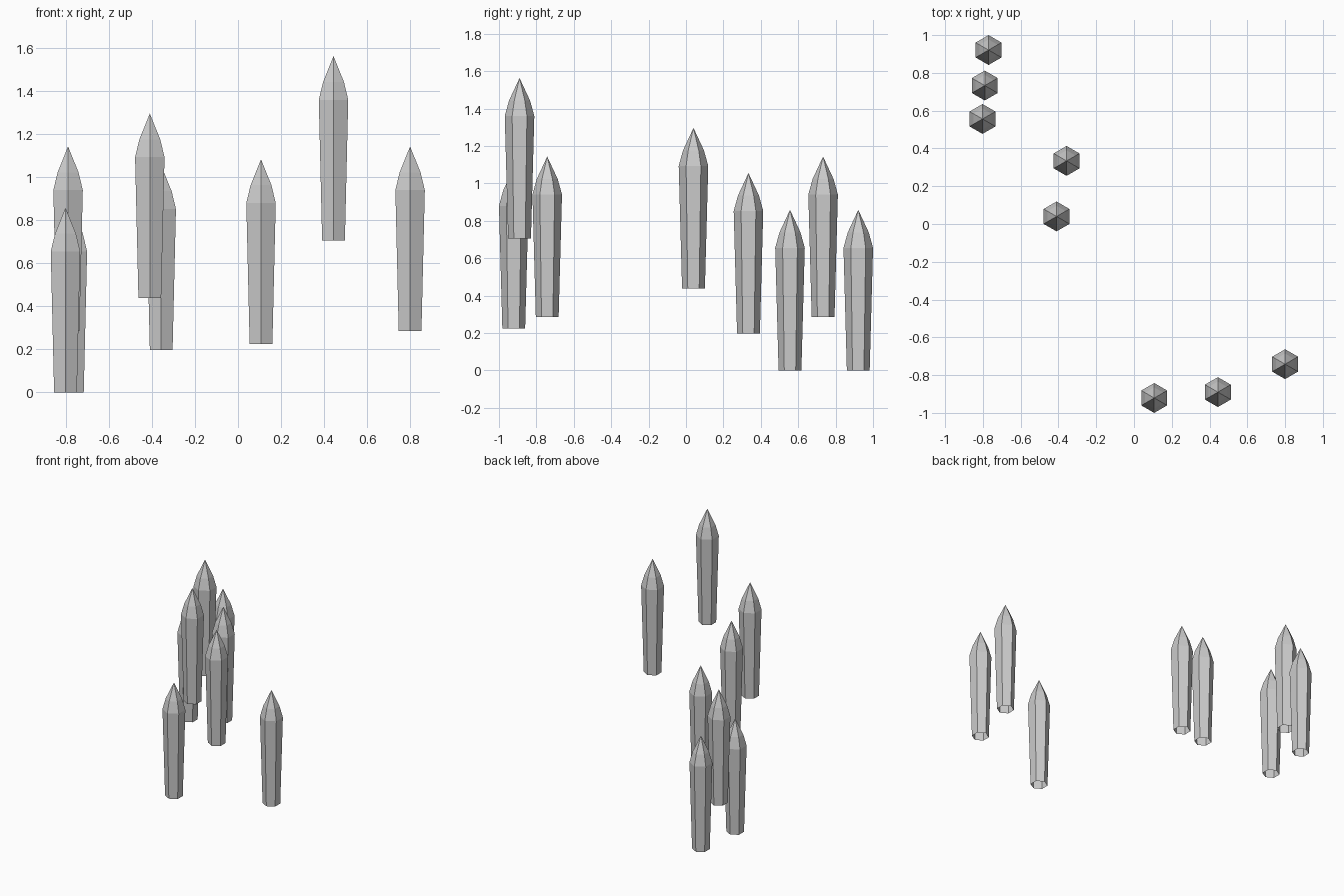
import bpy, bmesh, math

if "Cube" in bpy.data.objects:
    bpy.data.objects.remove(bpy.data.objects["Cube"])

# crystal profile: (radius, height above its base)
RINGS = [(0.061, 0.0), (0.079, 0.655), (0.056, 0.738)]
TIP = 0.858
SIDES = 6

# base centres of the floating crystals
CRYSTALS = [
    (-0.77, 0.921, 0.0),
    (-0.79, 0.733, 0.285),
    (-0.802, 0.556, 0.0),
    (-0.357, 0.334, 0.197),
    (-0.41, 0.04, 0.438),
    (0.107, -0.921, 0.225),
    (0.444, -0.89, 0.705),
    (0.80, -0.742, 0.285),
]


def crystal_mesh():
    # tapered hexagonal shaft, open underneath, with a two-step point
    bm = bmesh.new()
    loops = []
    for r, z in RINGS:
        loops.append([bm.verts.new((r * math.cos(a), r * math.sin(a), z))
                      for a in (math.radians(30 + 360 / SIDES * i) for i in range(SIDES))])
    tip = bm.verts.new((0, 0, TIP))
    for i in range(SIDES):
        j = (i + 1) % SIDES
        for lo, hi in zip(loops, loops[1:]):
            bm.faces.new((lo[i], lo[j], hi[j], hi[i]))
        bm.faces.new((loops[-1][i], loops[-1][j], tip))
    mesh = bpy.data.meshes.new("crystal")
    bm.to_mesh(mesh)
    bm.free()
    return mesh


mesh = crystal_mesh()
for n, pos in enumerate(CRYSTALS, 1):
    ob = bpy.data.objects.new(f"crystal_{n}", mesh)
    ob.location = pos
    bpy.context.collection.objects.link(ob)
